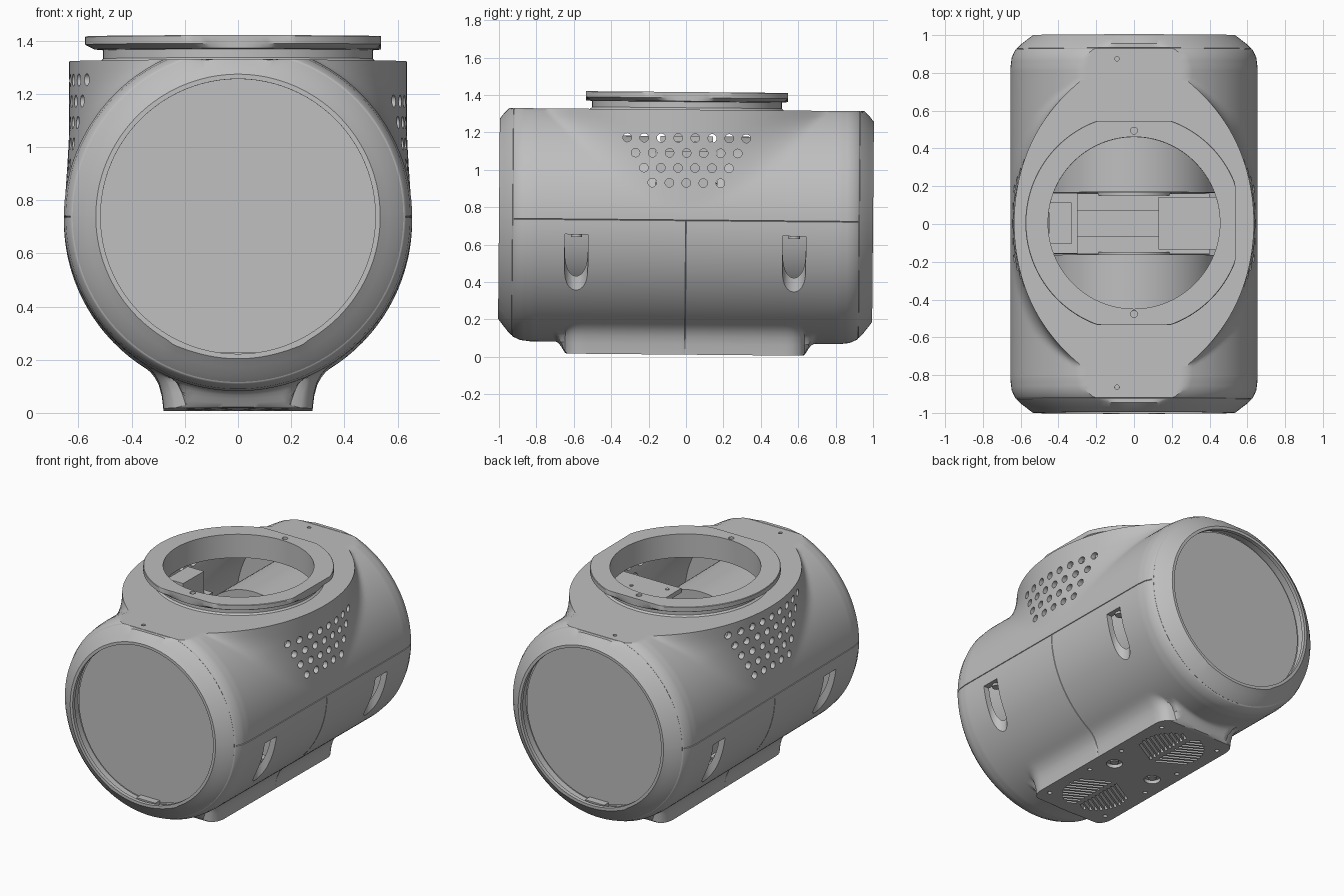
import bpy, bmesh
from math import sin, cos, pi, sqrt, radians, atan
from mathutils import Matrix, Vector

if "Cube" in bpy.data.objects:
    bpy.data.objects.remove(bpy.data.objects["Cube"])

AXIS = 0.73       # height of the barrel axis
TOP = 0.592       # flat top above the axis
BASE = 0.718      # foot plate below the axis
parts = []

grey = bpy.data.materials.new("satin grey")
grey.use_nodes = True
grey.diffuse_color = (0.52, 0.52, 0.52, 1)
grey.node_tree.nodes["Principled BSDF"].inputs["Base Color"].default_value = grey.diffuse_color


def finish(bm, name, part=True):
    bmesh.ops.recalc_face_normals(bm, faces=bm.faces)
    mesh = bpy.data.meshes.new(name)
    bm.to_mesh(mesh)
    bm.free()
    mesh.materials.append(grey)
    obj = bpy.data.objects.new(name, mesh)
    bpy.context.collection.objects.link(obj)
    if part:
        parts.append(obj)
    return obj


def loft(name, rings, closed=False, part=True):
    """Skin a list of equal point rings; cap the ends unless closed."""
    bm = bmesh.new()
    loops = [[bm.verts.new(p) for p in ring] for ring in rings]
    pairs = list(zip(loops, loops[1:]))
    if closed:
        pairs.append((loops[-1], loops[0]))
    else:
        bm.faces.new(loops[0])
        bm.faces.new(loops[-1])
    for a, b in pairs:
        for i in range(len(a)):
            j = (i + 1) % len(a)
            bm.faces.new((a[i], a[j], b[j], b[i]))
    return finish(bm, name, part)


def lathe_y(name, rows, part=True, n=96):
    return loft(name, [[(r * sin(2 * pi * i / n), y, AXIS + r * cos(2 * pi * i / n))
                        for i in range(n)] for r, y in rows], part=part)


def add_rod(bm, start, end, r, n=20):
    a, b = Vector(start), Vector(end)
    turn = (b - a).to_track_quat('Z', 'Y').to_matrix().to_4x4()
    bmesh.ops.create_cone(bm, cap_ends=True, segments=n, radius1=r, radius2=r,
                          depth=(b - a).length, matrix=Matrix.Translation((a + b) / 2) @ turn)


def add_box(bm, lo, hi, matrix=Matrix()):
    lo, hi = Vector(lo), Vector(hi)
    bmesh.ops.create_cube(bm, size=1, matrix=matrix @ Matrix.Translation((lo + hi) / 2)
                          @ Matrix.Diagonal((*(hi - lo), 1)))


def cut(target, cutter):
    mod = target.modifiers.new("cut", 'BOOLEAN')
    mod.operation, mod.solver, mod.object = 'DIFFERENCE', 'EXACT', cutter
    bpy.context.view_layer.objects.active = target
    bpy.ops.object.modifier_apply(modifier=mod.name)
    bpy.data.objects.remove(cutter)


# Housing cross-section: barrel blended with the collar above and the foot below
def smooth_max(a, b, k):
    h = max(0, k - abs(a - b))
    return max(a, b) + h * h / (4 * k)


def barrel(y):
    ends = [(0.82, 0.655), (0.88, 0.648), (0.92, 0.63), (0.95, 0.6), (1, 0.535)]
    y = abs(y)
    for (ya, ra), (yb, rb) in zip(ends, ends[1:]):
        if ya < y <= yb:
            return ra + (rb - ra) * (y - ya) / (yb - ya)
    return ends[0][1]


def foot_width(y):
    u = min(1, max(0, (abs(y) - 0.54) / 0.1))      # rounded plan corners
    return 0.28 - 0.08 * (1 - sqrt(1 - u * u))


def side_radius(t, y):
    s, c, r = max(abs(sin(t)), 0.001), cos(t), barrel(y)
    if c > 0:
        collar = 0.635 * sqrt(1 - min(1, abs(y) / 0.82) ** 2)
        r = smooth_max(r, collar / s, 0.1 * min(1, 1.6 * c) + 0.0001)
    elif c < -0.01:
        f = min(1, max(0, (0.74 - abs(y)) / 0.12))
        f = 0.55 + 0.45 * f * f * (3 - 2 * f)
        r = smooth_max(r, min(foot_width(y) / s, -f * BASE / c), 0.15)
        r = min(r, -BASE / c)
    return r


def spread(a, b, n):
    return [a + (b - a) * i / n for i in range(n)]


def section(y, inset):
    lo, hi = 0, pi / 2
    for _ in range(30):                       # find the edge of the flat top
        mid = (lo + hi) / 2
        lo, hi = (mid, hi) if side_radius(mid, y) * cos(mid) > TOP else (lo, mid)
    edge, gap, foot = max(lo, 0.25), 0.004, pi - atan(foot_width(y) / BASE)
    half = (spread(0, edge, 10) + spread(edge, pi / 2 - gap, 24) + [pi / 2 - gap, pi / 2]
            + spread(pi / 2 + gap, foot, 32) + spread(foot, pi, 10) + [pi])
    pts = []
    for t in half:
        r = side_radius(t, y)
        if cos(t) > 0:
            r = min(r, TOP / cos(t))
        if not inset:                         # fine seam grooves
            if t == pi / 2 and abs(y) < 0.92:
                r -= 0.006
            elif abs(y) == 0.926 or (y == 0 and pi / 2 < t < foot):
                r -= 0.003
        r -= inset
        pts.append((r * sin(t), y, AXIS + r * cos(t)))
    return pts + [(-x, yy, z) for x, yy, z in pts[-2:0:-1]]


half_ys = ([0.002] + [0.02 * i for i in range(1, 30)] + [0.59 + 0.01 * i for i in range(24)]
           + [0.84, 0.86, 0.88, 0.9, 0.92, 0.924, 0.926, 0.928, 0.95, 0.975, 1])
ys = [-y for y in reversed(half_ys)] + [0] + half_ys
housing = loft("housing", [section(y, 0) for y in ys])
cut(housing, loft("cavity", [section(y, 0.04) for y in ys if abs(y) < 0.87], part=False))

# End recesses with an undercut behind the lip
for s in (-1, 1):
    cut(housing, lathe_y("recess", [(0.517, s * 1.1), (0.517, s * 0.975), (0.54, s * 0.96),
                                    (0.54, s * 0.91)], False))
    lathe_y("end_panel", [(0.53, s * 0.905), (0.53, s * 0.917)])
    bm = bmesh.new()
    add_box(bm, (-0.07, s * 0.94 - 0.025, AXIS - 0.545), (0.07, s * 0.94 + 0.025, AXIS - 0.512))
    finish(bm, "panel_clip")

# Collar opening
bm = bmesh.new()
add_rod(bm, (0, 0, 1.1), (0, 0, 1.5), 0.456, 96)
cut(housing, finish(bm, "opening", False))

# Straight-sided screw channels, round at the back
for s in (-1, 1):
    for y in (-0.585, 0.58):
        arc = [(0.597 - 0.062 * sin(pi * i / 16), y + 0.062 * cos(pi * i / 16)) for i in range(17)]
        arc += [(0.8, y - 0.062), (0.8, y + 0.062)]
        cut(housing, loft("channel", [[(s * px, py, z) for px, py in arc] for z in (0.2, 0.65)],
                          part=False))

# Side perforations, foot holes and top pinholes
bm = bmesh.new()
for s in (-1, 1):
    for row, z in enumerate((1.25, 1.17, 1.09, 1.01, 0.93)):
        if row == 0 and s > 0:
            continue
        count = 9 - row
        for i in range(count):
            y = (i - (count - 1) / 2) * 0.091
            add_rod(bm, (s * 0.47, y, z), (s * 0.8, y, z), 0.023)
    add_rod(bm, (s * 0.15, 0, -0.1), (s * 0.15, 0, 0.035), 0.05, 32)
    add_rod(bm, (-0.09, s * 0.87, 1.3), (-0.09, s * 0.87, 1.4), 0.012)
    for y in (-0.53, -0.15, 0.15, 0.53):
        add_rod(bm, (s * 0.22, y, -0.1), (s * 0.22, y, 0.03), 0.014)
cut(housing, finish(bm, "holes", False))

# Chevron grilles under the foot
bm = bmesh.new()
for end in (-1, 1):
    for s in (-1, 1):
        for i in range(-5, 6):
            d, a = i * 0.036, radians(30) * end
            reach = -d * sin(a) + sqrt(0.04 - (d * cos(a)) ** 2)
            if reach > 0.05:
                place = (Matrix.Translation((0, end * 0.36 + d, 0)) @ Matrix.Diagonal((s, 1, 1, 1))
                         @ Matrix.Rotation(a, 4, 'Z'))
                add_box(bm, (0.02, -0.009, -0.1), (reach, 0.009, 0.08), place)
cut(housing, finish(bm, "grille_slots", False))

for s in (-1, 1):
    bm = bmesh.new()
    for y in (-0.585, 0.58):
        add_rod(bm, (s * 0.597, y, 0.635), (s * 0.597, y, 0.66), 0.03)
    add_rod(bm, (s * 0.15, 0, 0.02), (s * 0.15, 0, 0.05), 0.025)
    finish(bm, "screws")


# Mounting ring with clipped sides
def ring(r, z, n=128):
    pts = [(r * cos(2 * pi * i / n), r * sin(2 * pi * i / n)) for i in range(n)]
    return [(min(x, 0.537), max(-0.54, min(0.54, y)), z) for x, y in pts]


flange = loft("mounting_ring", [ring(r, z) for r, z in (
    (0.455, 1.26), (0.455, 1.416), (0.572, 1.416), (0.575, 1.413), (0.575, 1.385), (0.54, 1.367),
    (0.507, 1.364), (0.507, 1.332), (0.52, 1.32), (0.5, 1.26))], closed=True)
bm = bmesh.new()
for y in (-0.482, 0.488):
    add_rod(bm, (0, y, 1.4), (0, y, 1.5), 0.018)
cut(flange, finish(bm, "ring_holes", False))

# Inner drums, spine, bracket and circuit plate
for s in (-1, 1):
    lathe_y("inner_drum", [(0.2, s * 0.15), (0.2, s * 0.165), (0.45, s * 0.165), (0.45, s * 0.88)])
bm = bmesh.new()
add_box(bm, (-0.3, -0.07, 0.3), (0.4, 0.07, 0.85))
add_box(bm, (-0.3, -0.16, 0.3), (0.4, 0.16, 0.8))
finish(bm, "inner_spine")
bm = bmesh.new()
add_box(bm, (-0.45, -0.11, 1.0), (-0.33, 0.11, 1.25))
add_box(bm, (-0.45, -0.16, 0.9), (-0.3, 0.16, 1.1))
finish(bm, "inner_bracket")
bm = bmesh.new()
add_box(bm, (0.13, -0.14, 1.15), (0.56, 0.14, 1.18))
for x, y in ((0.19, -0.08), (0.19, 0.08), (0.4, 0)):
    add_rod(bm, (x, y, 1.17), (x, y, 1.185), 0.012)
finish(bm, "circuit_plate")

# Slight nose-up tilt about the barrel axis and edge-aware smoothing
pivot = Matrix.Translation((0, 0, AXIS))
for obj in parts:
    obj.data.transform(pivot @ Matrix.Rotation(-0.009, 4, 'X') @ pivot.inverted())
    bpy.ops.object.select_all(action='DESELECT')
    obj.select_set(True)
    bpy.context.view_layer.objects.active = obj
    bpy.ops.object.shade_smooth_by_angle(angle=radians(30))
